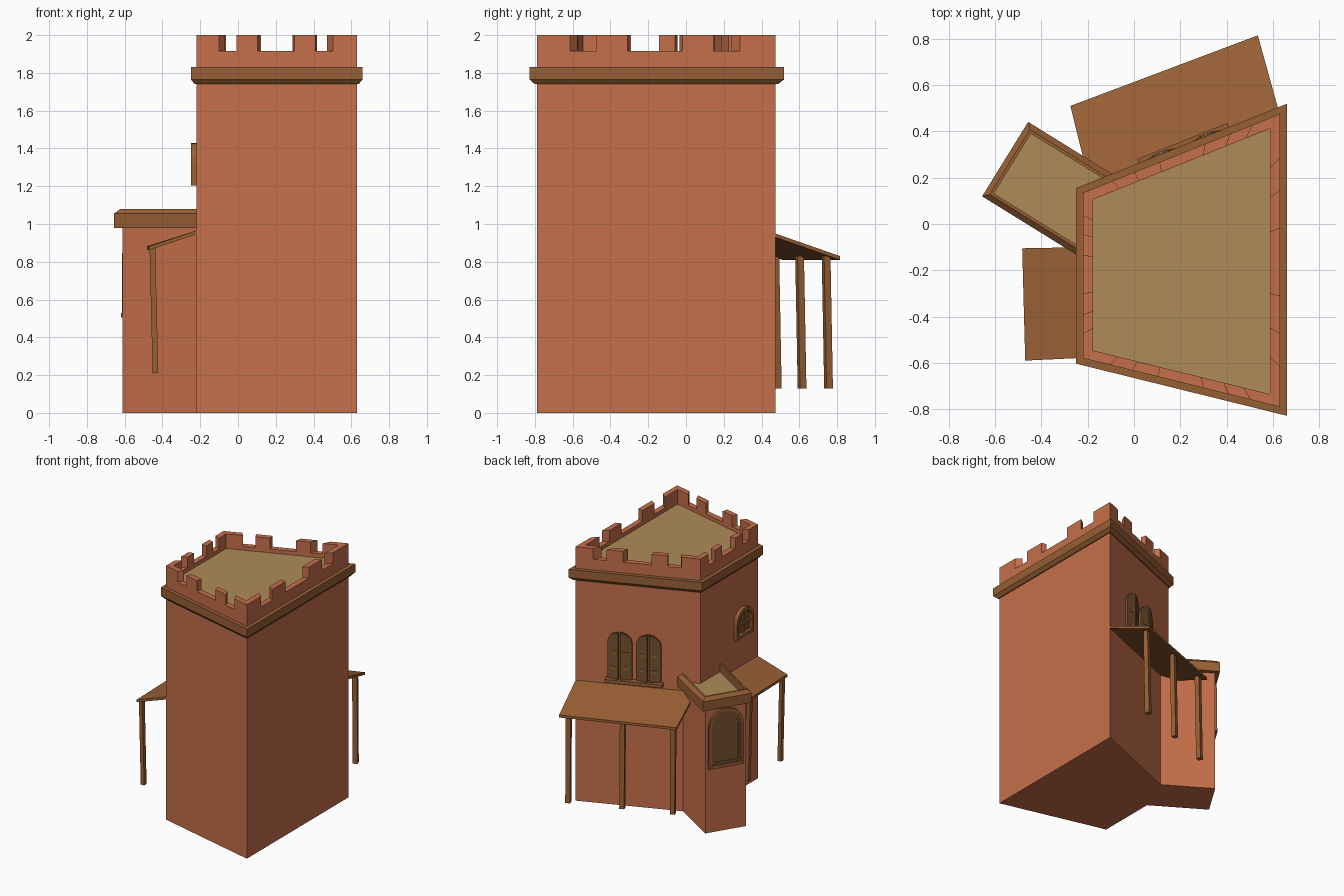
import bpy, bmesh, math
from mathutils import Vector

if "Cube" in bpy.data.objects:
    bpy.data.objects.remove(bpy.data.objects["Cube"])


def material(name, rgb):
    m = bpy.data.materials.new(name)
    m.diffuse_color = (*rgb, 1)
    m.use_nodes = True
    m.node_tree.nodes["Principled BSDF"].inputs["Base Color"].default_value = m.diffuse_color
    return m


BRICK = material("terracotta", (0.56, 0.158, 0.068))
WOOD = material("brown_wood", (0.31, 0.115, 0.035))
DARK = material("dark_wood", (0.18, 0.085, 0.03))
SAND = material("sand_roof", (0.43, 0.26, 0.10))


def loft(name, rings, mat, closed=False):
    """Join equal rings of 3D points; cap the ends unless closed into a loop."""
    bm = bmesh.new()
    vs = [[bm.verts.new(p) for p in r] for r in rings]
    n, k = len(rings[0]), len(rings)
    for i in range(k if closed else k - 1):
        a, b = vs[i], vs[(i + 1) % k]
        for j in range(n):
            bm.faces.new((a[j], a[(j + 1) % n], b[(j + 1) % n], b[j]))
    if not closed:
        bm.faces.new(vs[0])
        bm.faces.new(vs[-1])
    bmesh.ops.recalc_face_normals(bm, faces=bm.faces[:])
    me = bpy.data.meshes.new(name)
    bm.to_mesh(me)
    bm.free()
    me.materials.append(mat)
    ob = bpy.data.objects.new(name, me)
    bpy.context.collection.objects.link(ob)
    return ob


def offset(pts, d):
    """Grow a counter-clockwise polygon outwards by d."""
    out = []
    for i, p in enumerate(pts):
        p, a, b = Vector(p), Vector(pts[i - 1]), Vector(pts[(i + 1) % len(pts)])
        e, f = (p - a).normalized(), (b - p).normalized()
        n1, n2 = Vector((e.y, -e.x)), Vector((f.y, -f.x))
        out.append(p + (n1 + n2) * d / (1 + n1.dot(n2)))
    return out


def ring(pts, d, z):
    return [(p.x, p.y, z) for p in offset(pts, d)]


def wall_frame(p, q):
    """Mapping from (along wall, height, outward) to world space."""
    p, q = Vector(p), Vector(q)
    u = (q - p).normalized()
    n = Vector((-u.y, u.x))

    def place(s, z, d):
        v = p + u * s + n * d
        return (v.x, v.y, z)
    return place


def arch(c, w, z0, z1, a0=0, a1=180, steps=10):
    """Arched outline of half-width w; half angles give half an arch."""
    arc = [(c + w * math.cos(math.radians(a0 + (a1 - a0) * i / steps)),
            z1 - w + w * math.sin(math.radians(a0 + (a1 - a0) * i / steps)))
           for i in range(steps + 1)]
    return [(arc[-1][0], z0), (arc[0][0], z0)] + arc


def plate(name, place, outline, d0, d1, mat):
    return loft(name, [[place(s, z, d) for s, z in outline] for d in (d0, d1)], mat)


def arch_frame(name, place, c, w, z0, z1, t, d, mat):
    o, i = arch(c, w, z0, z1), arch(c, w - t, z0 + t, z1 - t)
    loft(name, [[place(s, z, e) for s, z in r]
                for r, e in ((o, -0.01), (o, d), (i, d), (i, -0.01))], mat, True)


def rect(s0, s1, z0, z1):
    return [(s0, z0), (s1, z0), (s1, z1), (s0, z1)]


def beam(name, top, bottom, t, u, mat):
    """Square post between two points, turned to direction u."""
    u = Vector((*u, 0)).normalized() * t / 2
    v = Vector((-u.y, u.x, 0))
    loft(name, [[Vector(p) + u * a + v * b for a, b in ((-1, -1), (1, -1), (1, 1), (-1, 1))]
                for p in (bottom, top)], mat)


# Tower body with sunken roof
A, B, C, D = (-0.22, 0.135), (0.63, 0.475), (0.63, -0.79), (-0.22, -0.58)
tower = [D, C, B, A]
T = 0.043
loft("tower_walls", [ring(tower, 0, 0), ring(tower, 0, 1.915),
                     ring(tower, -T, 1.915), ring(tower, -T, 1.87)], BRICK)
loft("tower_roof", [ring(tower, -T, 1.86), ring(tower, -T, 1.885)], SAND)
loft("tower_band", [ring(tower, -0.01, 1.74), ring(tower, 0.008, 1.74), ring(tower, 0.03, 1.765),
                    ring(tower, 0.03, 1.83), ring(tower, -0.01, 1.83)], WOOD, True)

# Battlements: corners and two blocks on each side
inner = offset(tower, -T)
for i in range(4):
    j = (i + 1) % 4
    o0, o1 = Vector(tower[i]), Vector(tower[j])
    for f, g in ((0, 0.14), (0.25, 0.38), (0.61, 0.74), (0.85, 1)):
        q = [o0.lerp(o1, f), o0.lerp(o1, g), inner[i].lerp(inner[j], g), inner[i].lerp(inner[j], f)]
        loft("merlon", [[(p.x, p.y, z) for p in q] for z in (1.912, 2.0)], BRICK)

# Low annex with raised rim, set into the tower corner
P1, P2 = Vector((-0.612, 0.13)), Vector((-0.447, 0.397))
into = Vector((0.85, -0.527)) * 0.52
annex = [P1, P1 + into, P2 + into, P2]
loft("annex_walls", [ring(annex, 0, 0), ring(annex, 0, 0.99)], BRICK)
loft("annex_roof", [ring(annex, 0, 0.985), ring(annex, 0, 1.02)], SAND)
loft("annex_band", [ring(annex, -0.005, 0.98), ring(annex, 0.032, 0.98), ring(annex, 0.032, 1.055),
                    ring(annex, 0.008, 1.08), ring(annex, -0.005, 1.08)], WOOD, True)

# Annex arched window
wall = wall_frame(P1, P2)
mid = (P2 - P1).length / 2
arch_frame("annex_window_frame", wall, mid, 0.135, 0.51, 0.965, 0.022, 0.016, WOOD)
arch_frame("annex_window_inner_frame", wall, mid, 0.113, 0.532, 0.943, 0.018, 0.01, DARK)
plate("annex_window_panel", wall, arch(mid, 0.11, 0.535, 0.94), -0.01, 0.004, DARK)
plate("annex_window_sill", wall, rect(mid - 0.135, mid + 0.135, 0.505, 0.53), -0.01, 0.022, WOOD)

# West arched window with bars
wall = wall_frame(D, A)
c = 0.195
arch_frame("west_window_frame", wall, c, 0.105, 1.205, 1.43, 0.025, 0.03, WOOD)
plate("west_window_panel", wall, arch(c, 0.085, 1.225, 1.41), -0.01, 0.006, DARK)
plate("west_window_post", wall, rect(c - 0.01, c + 0.01, 1.22, 1.41), 0, 0.018, WOOD)
plate("west_window_bar", wall, rect(c - 0.08, c + 0.08, 1.295, 1.31), 0, 0.018, WOOD)

# North windows with half-open shutters, on a common sill
wall = wall_frame(A, B)
plate("north_sill", wall, rect(0.27, 0.69, 0.975, 1.0), -0.01, 0.048, WOOD)
for c in (0.375, 0.587):
    plate("north_window_panel", wall, arch(c, 0.085, 1.0, 1.365), -0.01, 0.005, DARK)
    for side, a0, a1 in ((1, 0, 90), (-1, 90, 180)):
        def leaf(s, z, d, c=c, side=side):
            return wall(s, z, d + 0.25 * max(0, 0.09 - (s - c) * side))
        outline = arch(c + side * 0.006, 0.085, 1.005, 1.37, a0, a1, 6)
        plate("shutter", leaf, outline, 0.008, 0.02, DARK)
        for z in (1.08, 1.2):
            s = c + side * 0.045
            plate("shutter_slat", leaf, rect(s - 0.022, s + 0.022, z, z + 0.02), 0.018, 0.024, WOOD)


# Lean-to awnings and their slightly leaning posts
def awning(name, quad, t=0.02):
    loft(name, [[(x, y, z - d) for x, y, z in quad] for d in (0, t)], WOOD)


awning("north_awning", [(-0.275, 0.51, 0.83), (0.535, 0.815, 0.83),
                        (0.63, 0.472, 0.95), (-0.185, 0.146, 0.95)])
for f in (0.05, 0.48, 0.94):
    x, y = -0.26 + 0.81 * f, 0.46 + 0.305 * f
    beam("north_post", (x, y - 0.005, 0.83), (x - 0.004, y + 0.008, 0.13), 0.036, (0.81, 0.305), WOOD)

awning("west_awning", [(-0.483, -0.105, 0.882), (-0.47, -0.59, 0.882),
                       (-0.215, -0.578, 0.967), (-0.215, -0.1, 0.967)])
for y in (-0.55, -0.145):
    beam("west_post", (-0.453, y, 0.872), (-0.437, y, 0.21), 0.03, (0, 1), WOOD)
